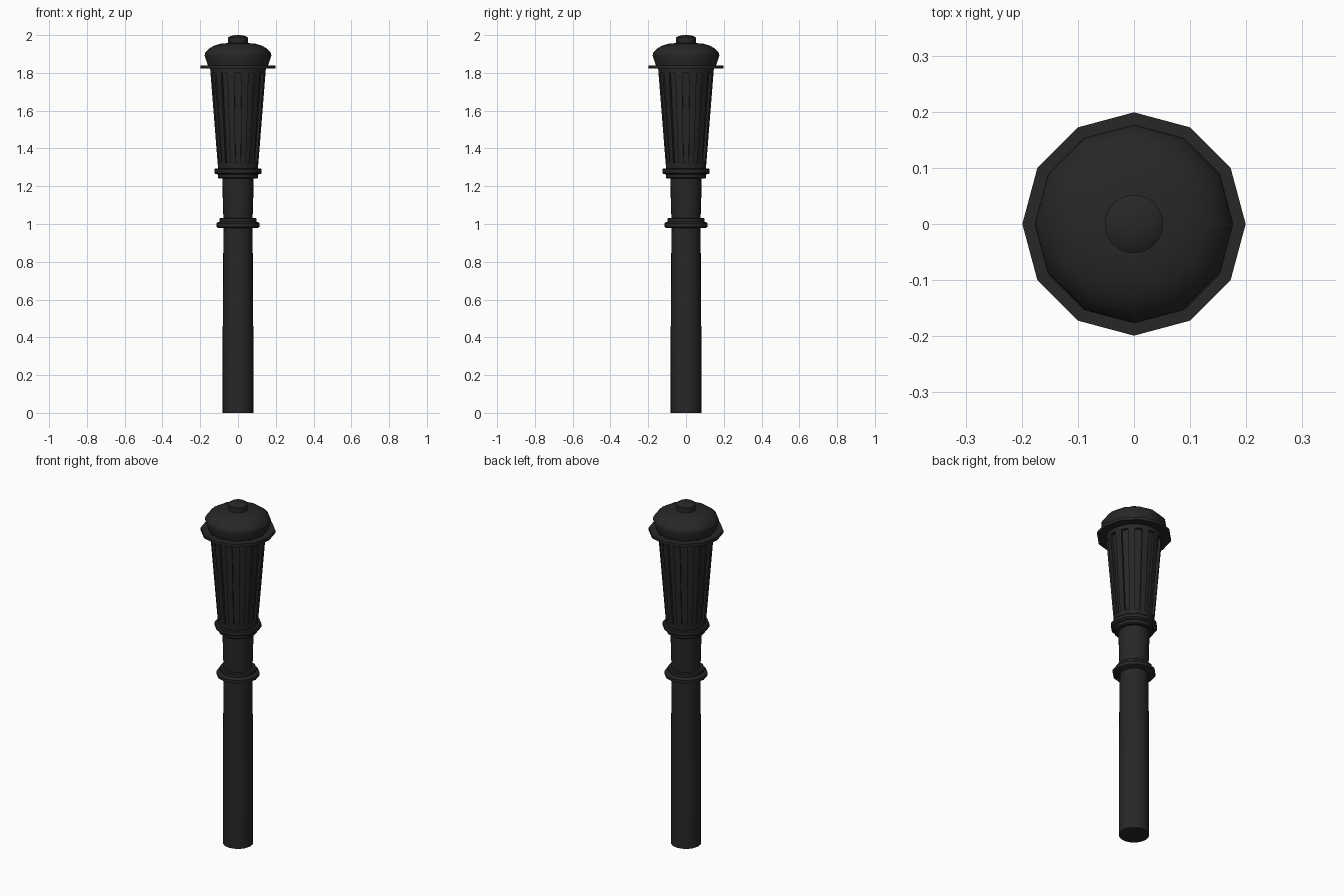
import bpy, bmesh, math

if "Cube" in bpy.data.objects:
    bpy.data.objects.remove(bpy.data.objects["Cube"])

mat = bpy.data.materials.new("dark_iron")
mat.diffuse_color = (0.02, 0.02, 0.02, 1)
mat.use_nodes = True
mat.node_tree.nodes["Principled BSDF"].inputs["Base Color"].default_value = mat.diffuse_color


def finish(name, bm, angle=None):
    bmesh.ops.recalc_face_normals(bm, faces=bm.faces[:])
    me = bpy.data.meshes.new(name)
    bm.to_mesh(me)
    bm.free()
    me.materials.append(mat)
    ob = bpy.data.objects.new(name, me)
    bpy.context.collection.objects.link(ob)
    if angle:
        bpy.ops.object.select_all(action='DESELECT')
        ob.select_set(True)
        bpy.context.view_layer.objects.active = ob
        bpy.ops.object.shade_smooth_by_angle(angle=math.radians(angle))
    return ob


def lathe_mesh(profile, n, turn=0.0):
    """Capped stack of n-sided rings from (radius, z) pairs."""
    bm = bmesh.new()
    rings = [[bm.verts.new((r * math.cos(turn + i * math.tau / n),
                            r * math.sin(turn + i * math.tau / n), z))
              for i in range(n)] for r, z in profile]
    sides = []
    for a, b in zip(rings, rings[1:]):
        sides.append([bm.faces.new((a[i], a[(i + 1) % n], b[(i + 1) % n], b[i]))
                      for i in range(n)])
    bm.faces.new(rings[0][::-1])
    bm.faces.new(rings[-1])
    return bm, sides


def lathe(name, profile, n=12, angle=35):
    return finish(name, lathe_mesh(profile, n)[0], angle)


# Post and neck
lathe("post", [(0.081, 0), (0.081, 0.42), (0.078, 0.86), (0.076, 0.99)], 24)
lathe("neck", [(0.076, 1.0), (0.08, 1.1), (0.083, 1.25)], 24)

# Stepped collars
lathe("lower_collar", [(0.105, 0.98), (0.115, 0.985), (0.115, 1.003), (0.11, 1.008),
                       (0.098, 1.012), (0.098, 1.028), (0.093, 1.032)])
lathe("upper_collar", [(0.1, 1.24), (0.106, 1.245), (0.106, 1.262), (0.12, 1.265),
                       (0.125, 1.27), (0.125, 1.288), (0.12, 1.293)])

# Flaring head with a ring of recessed slots
bm, sides = lathe_mesh([(0.105, 1.285), (0.109, 1.325), (0.147, 1.80), (0.149, 1.825)],
                       24, math.radians(7.5))
slots = sides[1][1::2]
bmesh.ops.recalc_face_normals(bm, faces=bm.faces[:])
bmesh.ops.inset_individual(bm, faces=slots, thickness=0.001, depth=-0.014)
finish("fluted_head", bm, 20)

# Brim, domed cap and knob
lathe("brim", [(0.199, 1.823), (0.199, 1.84)])
lathe("domed_cap", [(0.158, 1.835), (0.177, 1.892), (0.173, 1.907), (0.15, 1.931),
                    (0.125, 1.945), (0.09, 1.955), (0.05, 1.958)], 12, 45)
lathe("knob", [(0.052, 1.945), (0.052, 1.987), (0.04, 1.995), (0.015, 2.0)], 24)
